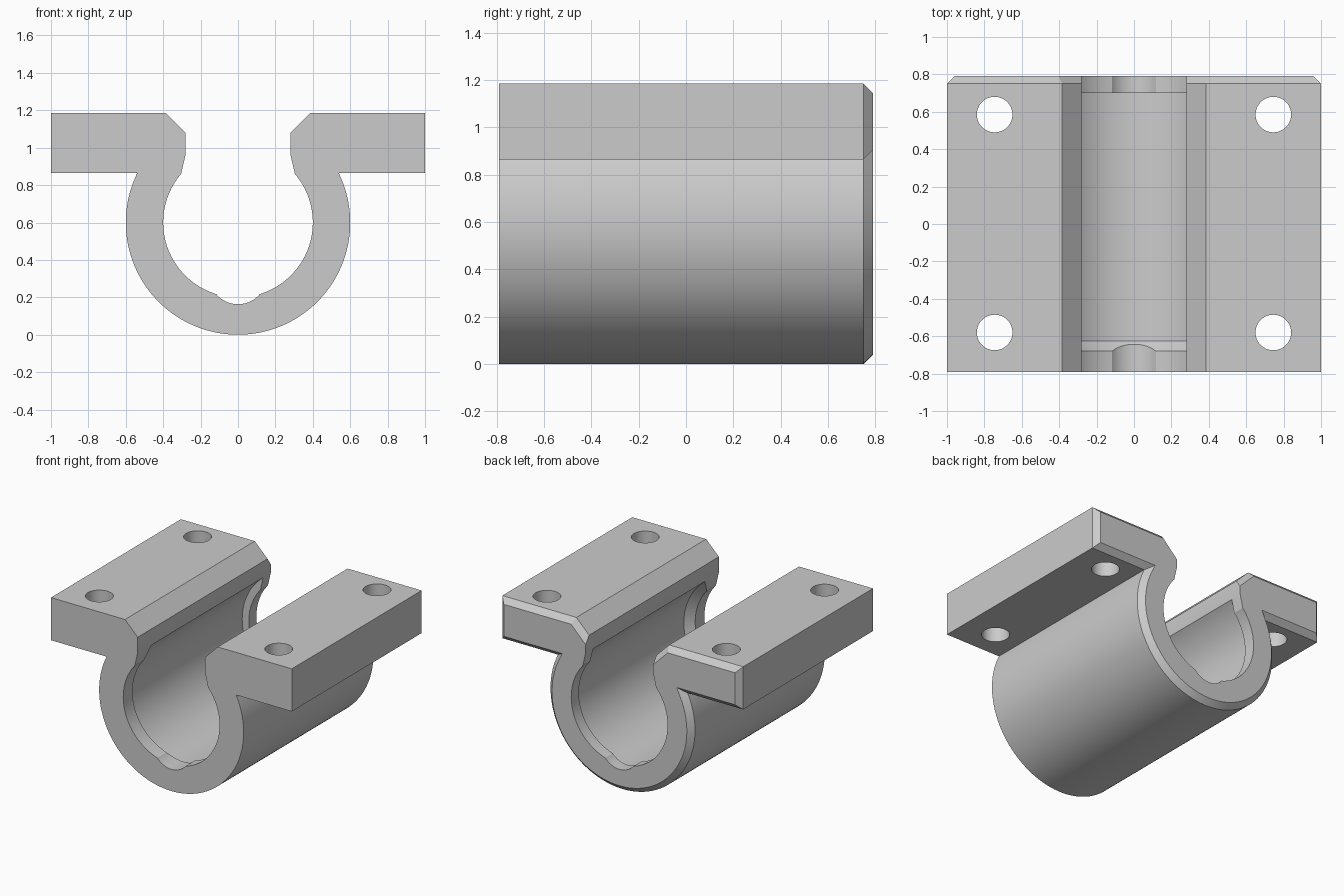
import bpy, bmesh
from math import sin, cos, pi, asin, acos, sqrt
from mathutils import Vector

cube = bpy.data.objects.get("Cube")
if cube:
    bpy.data.objects.remove(cube, do_unlink=True)

AXIS_Z, OUTER_R, LIP_R, BORE_R = 0.6, 0.6, 0.4, 0.455
HALF_Y, CHAMFER = 0.79, 0.04
FLANGE_Z, TOP_Z, SLOT_X = 0.865, 1.185, 0.28

grey = bpy.data.materials.new("plain grey")
grey.use_nodes = True
colour = (0.6, 0.6, 0.6, 1)
grey.diffuse_color = colour
grey.node_tree.nodes["Principled BSDF"].inputs["Base Color"].default_value = colour


def arc(r, start, end, n, cz=AXIS_Z):
    return [(r * cos(start + (end - start) * i / n),
             cz + r * sin(start + (end - start) * i / n)) for i in range(n + 1)]


def inset(points, d):
    """Mitred inward offset of a counter-clockwise outline."""
    out = []
    pts = [Vector(p) for p in points]
    for i, p in enumerate(pts):
        a = (p - pts[i - 1]).normalized()
        b = (pts[(i + 1) % len(pts)] - p).normalized()
        na, nb = Vector((-a.y, a.x)), Vector((-b.y, b.x))
        out.append(p + (na + nb) * d / (1 + na.dot(nb)))
    return out


def loft(name, sections):
    """Solid through (y, outline) sections along the y axis."""
    bm = bmesh.new()
    rings = [[bm.verts.new((x, y, z)) for x, z in pts] for y, pts in sections]
    for r0, r1 in zip(rings, rings[1:]):
        for i in range(len(r0)):
            bm.faces.new((r0[i - 1], r0[i], r1[i], r1[i - 1]))
    bm.faces.new(rings[0])
    bm.faces.new(rings[-1])
    bmesh.ops.recalc_face_normals(bm, faces=bm.faces)
    mesh = bpy.data.meshes.new(name)
    bm.to_mesh(mesh)
    bm.free()
    mesh.materials.append(grey)
    obj = bpy.data.objects.new(name, mesh)
    bpy.context.collection.objects.link(obj)
    return obj


def cut(target, cutter):
    cutter.hide_render = True
    mod = target.modifiers.new("cut", "BOOLEAN")
    mod.operation, mod.solver, mod.object = "DIFFERENCE", "EXACT", cutter
    bpy.context.view_layer.objects.active = target
    bpy.ops.object.modifier_apply(modifier=mod.name)
    bpy.data.objects.remove(cutter, do_unlink=True)


# Flanged body with a V-shaped entry and a chamfered back edge
shoulder = asin((FLANGE_Z - AXIS_Z) / OUTER_R)
entry_x = 0.385
outline = arc(OUTER_R, -pi - shoulder, shoulder, 96)
outline += [(1, FLANGE_Z), (1, TOP_Z), (entry_x, TOP_Z), (0, TOP_Z - entry_x),
            (-entry_x, TOP_Z), (-1, TOP_Z), (-1, FLANGE_Z)]
body = loft("bearing_housing", [(-HALF_Y, outline), (HALF_Y - CHAMFER, outline),
                                (HALF_Y, inset(outline, CHAMFER))])

# Open slot and end-lip opening
lip_angle = asin(0.26 / LIP_R)
opening = arc(LIP_R, -pi - lip_angle, lip_angle, 96)
opening += [(SLOT_X, 0.965), (SLOT_X, 1.4), (-SLOT_X, 1.4), (-SLOT_X, 0.965)]
cut(body, loft("opening_cutter", [(-1, opening), (1, opening)]))

# Wider bore between the lips, tapered at the front
cavity = [(-0.73, LIP_R - 0.05), (-0.625, BORE_R), (0.7, BORE_R)]
cut(body, loft("bore_cutter", [(y, arc(r, 0, 2 * pi, 128)[:-1]) for y, r in cavity]))

# Drain groove through the lips
groove = arc(0.153, 0, 2 * pi, 64, 0.316)[:-1]
cut(body, loft("groove_cutter", [(-1, groove), (1, groove)]))

# Bolt holes
for x in (-0.745, 0.745):
    for y in (-0.58, 0.585):
        bpy.ops.mesh.primitive_cylinder_add(vertices=48, radius=0.095, depth=1,
                                            location=(x, y, 1))
        cut(body, bpy.context.object)

# Keep planes flat and curved walls smooth
bpy.ops.object.select_all(action="DESELECT")
body.select_set(True)
bpy.context.view_layer.objects.active = body
bpy.ops.object.shade_smooth_by_angle(angle=pi / 12)
